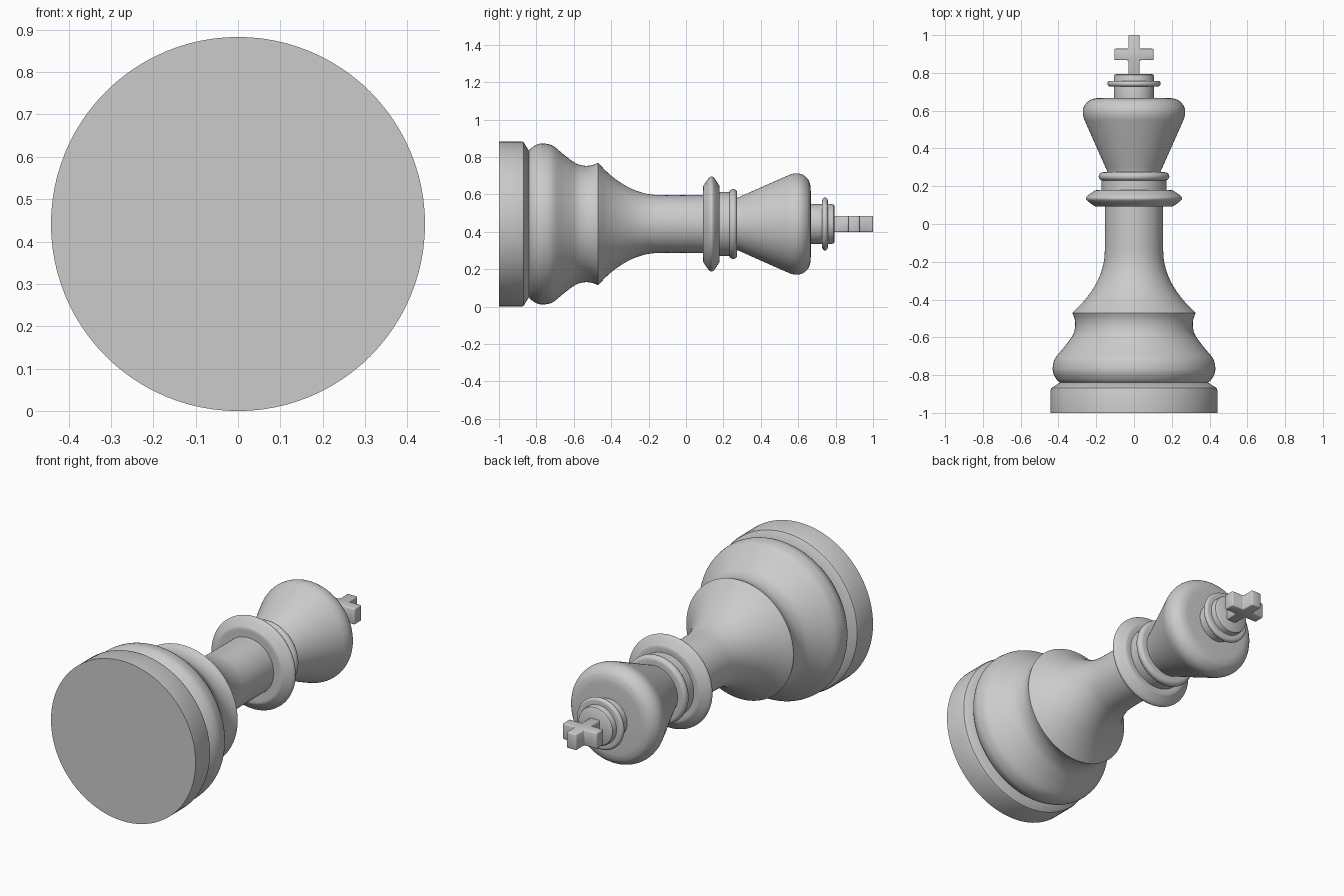
import bpy, bmesh, math
from mathutils import Vector, Matrix

cube = bpy.data.objects.get("Cube")
if cube:
    bpy.data.objects.remove(cube)

AXIS_Z = 0.4415   # height of the lying piece's axis
SEGMENTS = 96

grey = bpy.data.materials.new("plain grey")
grey.use_nodes = True
COLOUR = (0.6, 0.6, 0.6, 1)
grey.diffuse_color = COLOUR
grey.node_tree.nodes["Principled BSDF"].inputs["Base Color"].default_value = COLOUR


def finish(name, bm, angle=35):
    bmesh.ops.recalc_face_normals(bm, faces=bm.faces)
    mesh = bpy.data.meshes.new(name)
    bm.to_mesh(mesh)
    bm.free()
    mesh.materials.append(grey)
    obj = bpy.data.objects.new(name, mesh)
    bpy.context.collection.objects.link(obj)
    bpy.ops.object.select_all(action='DESELECT')
    obj.select_set(True)
    bpy.context.view_layer.objects.active = obj
    bpy.ops.object.shade_smooth_by_angle(angle=math.radians(angle))
    return obj


def smooth_path(points, steps=6):
    """Catmull-Rom curve through (y, radius) points."""
    pts = [Vector(p) for p in points]
    pts = [2 * pts[0] - pts[1]] + pts + [2 * pts[-1] - pts[-2]]
    path = []
    for a, b, c, d in zip(pts, pts[1:], pts[2:], pts[3:]):
        for i in range(steps):
            t = i / steps
            path.append(0.5 * (2 * b + (c - a) * t + (2 * a - 5 * b + 4 * c - d) * t ** 2
                               + (3 * b - a - 3 * c + d) * t ** 3))
    return path + [pts[-2]]


def lathe(name, profile):
    """Turn a (y, radius) profile around the y axis and close both ends."""
    bm = bmesh.new()
    profile = [(profile[0][0], 0), *profile, (profile[-1][0], 0)]
    verts = [bm.verts.new((r, y, 0)) for y, r in profile]
    edges = [bm.edges.new(pair) for pair in zip(verts, verts[1:])]
    bmesh.ops.spin(bm, geom=verts + edges, cent=(0, 0, 0), axis=(0, 1, 0),
                   angle=math.tau, steps=SEGMENTS)
    bmesh.ops.remove_doubles(bm, verts=bm.verts, dist=1e-5)
    bmesh.ops.translate(bm, vec=(0, 0, AXIS_Z), verts=bm.verts)
    return finish(name, bm)


def round_ring(name, y, half_width, inner, outer):
    """Ring with a half-round rim."""
    rim = [(y - half_width * math.cos(a), outer - half_width + half_width * math.sin(a))
           for a in (math.pi * i / 12 for i in range(13))]
    return lathe(name, [(y - half_width, inner)] + rim + [(y + half_width, inner)])


# Base: plinth, swelling body and flared stem
lathe("plinth", [(-1, 0.4415), (-0.88, 0.4415), (-0.868, 0.437), (-0.84, 0.392)])
lathe("swelling_body", smooth_path([
    (-0.845, 0.385), (-0.825, 0.408), (-0.79, 0.427), (-0.755, 0.43), (-0.71, 0.417),
    (-0.65, 0.368), (-0.59, 0.325), (-0.545, 0.312), (-0.505, 0.314), (-0.47, 0.327)]))
lathe("flared_stem", smooth_path([
    (-0.47, 0.327), (-0.42, 0.276), (-0.36, 0.228), (-0.29, 0.188), (-0.22, 0.164),
    (-0.15, 0.155), (0.0, 0.154), (0.1, 0.154)]))

# Collars below the head
lathe("wide_collar", smooth_path([
    (0.092, 0.17), (0.092, 0.2), (0.1, 0.216), (0.122, 0.246), (0.136, 0.254),
    (0.15, 0.246), (0.171, 0.216), (0.179, 0.2), (0.179, 0.17)], 4))
lathe("neck", [(0.17, 0.172), (0.24, 0.172)])
round_ring("neck_ring", 0.252, 0.022, 0.14, 0.187)

# Head with a rounded shoulder
lathe("head", [(0.265, 0.138)] + smooth_path([
    (0.28, 0.142), (0.41, 0.2), (0.53, 0.253), (0.565, 0.267), (0.595, 0.271),
    (0.625, 0.263), (0.652, 0.24), (0.664, 0.21), (0.667, 0.18)]))

# Crown button
lathe("crown_button", [(0.66, 0.107), (0.78, 0.107), (0.789, 0.104), (0.795, 0.095)])
round_ring("crown_ring", 0.743, 0.015, 0.09, 0.141)

# Cross: one outline, extruded and softly bevelled
W, ARM, LOW, HIGH, BOTTOM, TOP, DEPTH = 0.03, 0.104, 0.867, 0.928, 0.785, 1.0, 0.044
half = [(W, BOTTOM), (W, LOW), (ARM, LOW), (ARM, HIGH), (W, HIGH), (W, TOP)]
outline = half + [(-x, y) for x, y in reversed(half)]
bm = bmesh.new()
face = bm.faces.new([bm.verts.new((x, y, AXIS_Z - DEPTH)) for x, y in outline])
new = bmesh.ops.extrude_face_region(bm, geom=[face])["geom"]
bmesh.ops.translate(bm, vec=(0, 0, 2 * DEPTH),
                    verts=[v for v in new if isinstance(v, bmesh.types.BMVert)])
if not face.is_valid or len(bm.faces) < len(outline) + 2:
    bm.faces.new([v for v in bm.verts if v.co.z < AXIS_Z])
bmesh.ops.recalc_face_normals(bm, faces=bm.faces)
bmesh.ops.bevel(bm, geom=list(bm.edges), offset=0.006, segments=2, profile=0.5,
                affect='EDGES')
finish("cross", bm, 50)
